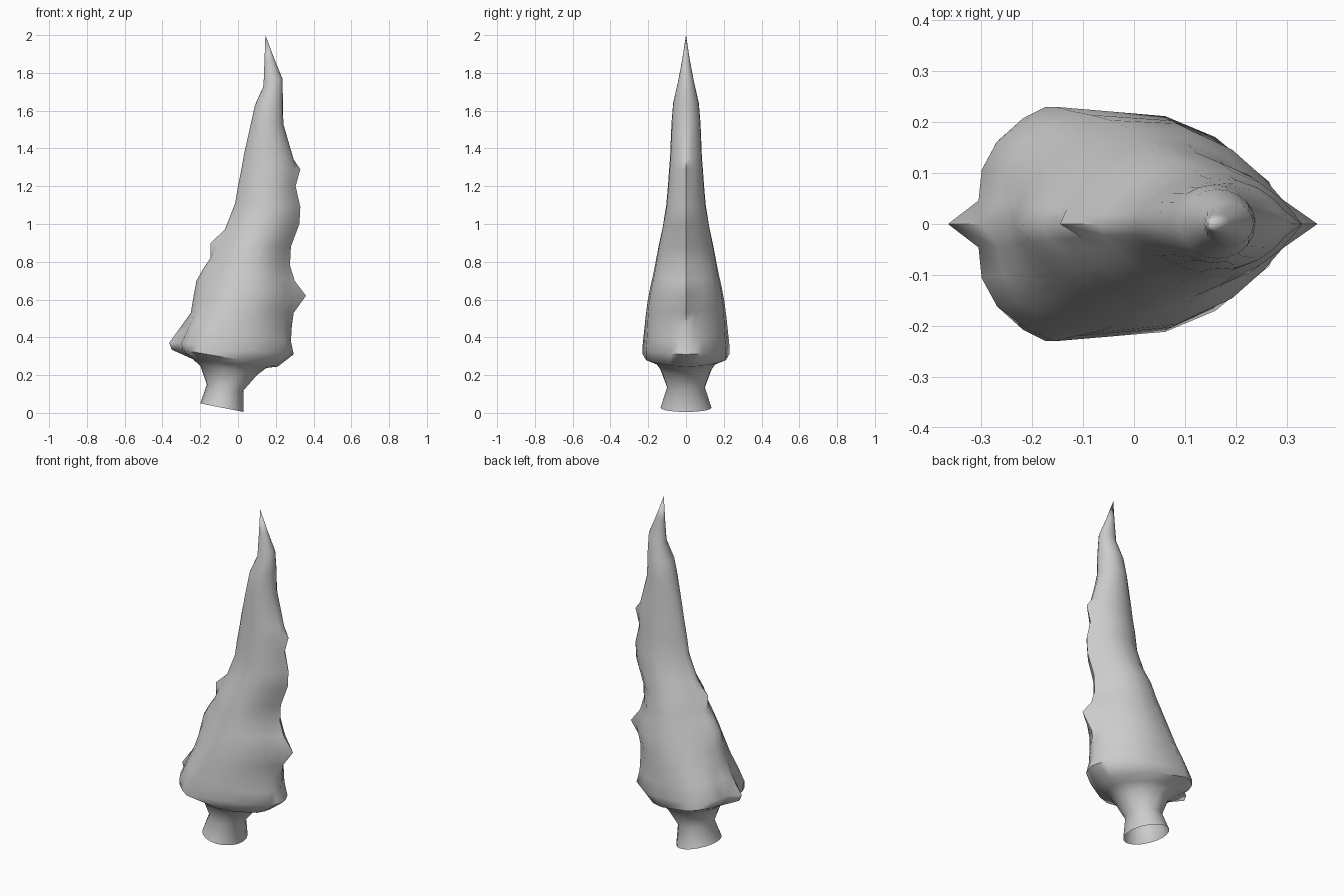
import bpy, bmesh, math

cube = bpy.data.objects.get("Cube")
if cube:
    bpy.data.objects.remove(cube, do_unlink=True)

# Single stone-grey colour
grey = bpy.data.materials.new("plain_grey")
grey.use_nodes = True
colour = (0.6, 0.6, 0.6, 1)
grey.diffuse_color = colour
grey.node_tree.nodes["Principled BSDF"].inputs["Base Color"].default_value = colour

# Each ring: left edge (x, z), right edge (x, z), half width in y
rings = [
    ((-.2, .05), (.03, .005), .135),      # foot of the stem
    ((-.165, .15), (.03, .12), .1),
    ((-.2, .25), (.1, .2), .135),
    ((-.24, .285), (.15, .238), .165),    # underside of the hem
    ((-.35, .334), (.21, .245), .23),     # hem
    ((-.365, .37), (.295, .31), .23),
    ((-.3, .46), (.28, .38), .222),
    ((-.25, .53), (.285, .46), .216),
    ((-.235, .62), (.295, .53), .207),
    ((-.22, .7), (.36, .62), .192),       # lower thorn
    ((-.18, .77), (.3, .7), .175),
    ((-.145, .82), (.275, .78), .163),
    ((-.145, .9), (.28, .88), .146),
    ((-.07, .97), (.325, 1), .126),
    ((-.015, 1.11), (.33, 1.09), .106),
    ((0, 1.2), (.305, 1.2), .097),
    ((.02, 1.3), (.33, 1.29), .09),       # upper thorn
    ((.03, 1.36), (.295, 1.34), .085),
    ((.07, 1.54), (.24, 1.53), .077),
    ((.09, 1.63), (.238, 1.65), .068),
    ((.135, 1.73), (.235, 1.77), .043),
    ((.14, 1.86), (.19, 1.88), .02),
]
tip = (.145, 0, 2)

# How far the narrow ridge stands out from the body on each side
left_ridge = {4: .05, 5: .06, 6: .03, 12: .03}
right_ridge = {9: .03, 16: .02}

# Half outlines: (fraction along x, fraction of half width)
hood = [(0, 0), (0, .2), (.01, .46), (.06, .7), (.16, .9), (.25, 1),
        (.61, .92), (.775, .74), (.95, .36), (.985, .17), (1, 0)]
lens = [(0, 0), (.03, .18), (.08, .36), (.14, .55), (.22, .74), (.38, .98),
        (.6, .96), (.75, .76), (.86, .48), (.93, .25), (1, 0)]
half = len(hood) - 1
circle = [((1 - math.cos(math.pi * i / half)) / 2, math.sin(math.pi * i / half))
          for i in range(half + 1)]


def blend(a, b, low, high, z):
    """Change outline a into outline b between two heights."""
    k = min(max((z - low) / (high - low), 0), 1)
    return [(p + k * (r - p), q + k * (s - q)) for (p, q), (r, s) in zip(a, b)]


def outline(z):
    """Round stem, blunt hem, pointed middle and round tip."""
    points = blend(circle, hood, .2, .28, z)
    points = blend(points, lens, .38, .62, z)
    points = blend(points, circle, 1, 1.6, z)
    return points + [(t, -w) for t, w in points[-2:0:-1]]


# Loft the rings into one skin, open at the foot
bm = bmesh.new()
loops = []
for row, ((xl, zl), (xr, zr), width) in enumerate(rings):
    body_l = xl + left_ridge.get(row, 0)
    body_r = xr - right_ridge.get(row, 0)
    loop = []
    for i, (t, w) in enumerate(outline((zl + zr) / 2)):
        x = body_l + t * (body_r - body_l)
        if i == 0:
            x = xl
        elif i == half:
            x = xr
        loop.append(bm.verts.new((x, w * width, zl + t * (zr - zl))))
    loops.append(loop)

count = len(loops[0])
for low, high in zip(loops, loops[1:]):
    for i in range(count):
        j = (i + 1) % count
        bm.faces.new((low[j], low[i], high[i], high[j]))

# Pointed top
top = bm.verts.new(tip)
for i in range(count):
    bm.faces.new((loops[-1][(i + 1) % count], loops[-1][i], top))
bmesh.ops.recalc_face_normals(bm, faces=bm.faces[:])

mesh = bpy.data.meshes.new("twisted_spire")
bm.to_mesh(mesh)
bm.free()
mesh.materials.append(grey)
spire = bpy.data.objects.new("twisted_spire", mesh)
bpy.context.collection.objects.link(spire)
bpy.context.view_layer.objects.active = spire
spire.select_set(True)
bpy.ops.object.shade_smooth_by_angle(angle=math.radians(60))
